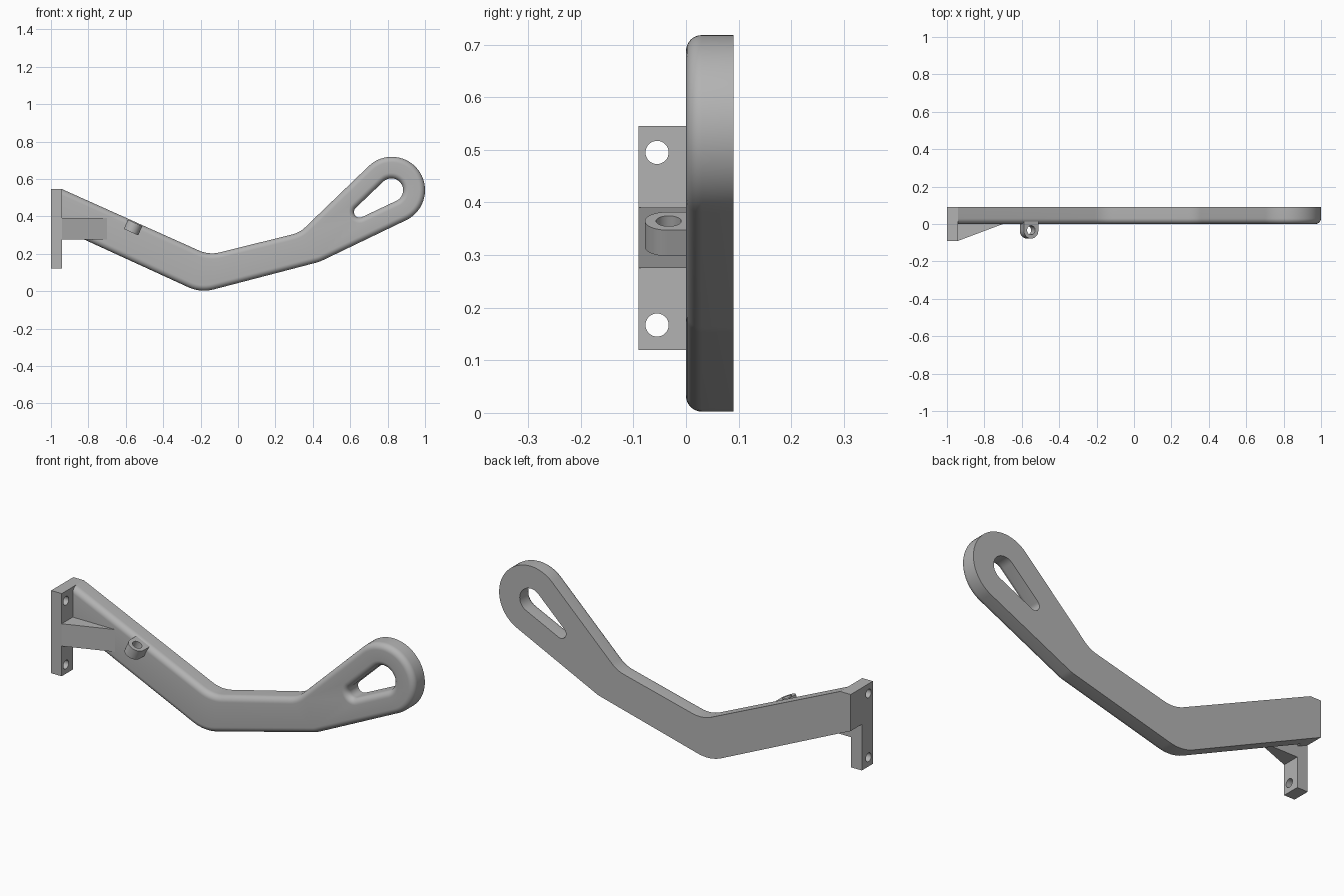
import bpy, bmesh, math
from mathutils import Vector

if "Cube" in bpy.data.objects:
    bpy.data.objects.remove(bpy.data.objects["Cube"])

grey = bpy.data.materials.new("plain grey")
grey.diffuse_color = (0.45, 0.45, 0.45, 1)
grey.use_nodes = True
grey.node_tree.nodes["Principled BSDF"].inputs["Base Color"].default_value = grey.diffuse_color


def arc(cx, cy, r, a0, a1, n):
    """Points on an arc, angles in degrees."""
    return [(cx + r * math.cos(math.radians(a0 + (a1 - a0) * i / n)),
             cy + r * math.sin(math.radians(a0 + (a1 - a0) * i / n))) for i in range(n + 1)]


def circle(cx, cy, r, n=32):
    """Clockwise circle for a hole."""
    return arc(cx, cy, r, 360, 0, n)[:-1]


def fillet(before, corner, after, r, n=8):
    """Points of a rounded corner."""
    c = Vector(corner)
    d1 = (Vector(before) - c).normalized()
    d2 = (Vector(after) - c).normalized()
    half = d1.angle(d2) / 2
    centre = c + (d1 + d2).normalized() * r / math.sin(half)
    t = r / math.tan(half)
    v1, v2 = c + d1 * t - centre, c + d2 * t - centre
    total = v1.angle(v2)
    return [tuple(centre + (v1 * math.sin(total * (1 - i / n)) + v2 * math.sin(total * i / n))
                  / math.sin(total)) for i in range(n + 1)]


def inset(loop, d, square_edge=None):
    """Offset a loop into the material; square_edge stays in place."""
    pts = [Vector(p) for p in loop]
    count = len(pts)
    normals = []
    for i in range(count):
        e = (pts[(i + 1) % count] - pts[i]).normalized()
        normals.append(Vector((-e.y, e.x)))
    dist = [0 if i == square_edge else d for i in range(count)]
    out = []
    for i, p in enumerate(pts):
        n1, n2, d1, d2 = normals[i - 1], normals[i], dist[i - 1], dist[i]
        det = n1.x * n2.y - n1.y * n2.x
        if d1 == d2:
            out.append(p + (n1 + n2) * d1 / (1 + n1.dot(n2)))
        else:
            out.append(p + Vector((d1 * n2.y - d2 * n1.y, n1.x * d2 - n2.x * d1)) / det)
    return out


def solid(name, loops, w0, w1, place, round_r=0, square_edge=None):
    """Extrude an outline (first loop) with holes from w0 to w1, rounding the w0 rim."""
    bm = bmesh.new()
    steps = 8 if round_r else 0
    caps = [[], []]
    for index, loop in enumerate(loops):
        levels = [(0, w1)]
        for k in range(steps + 1):
            a = math.pi / 2 * k / max(steps, 1)
            levels.append((round_r * (1 - math.cos(a)), w0 + round_r * (1 - math.sin(a))))
        rings = []
        for d, w in levels:
            pts = inset(loop, d, square_edge if index == 0 else None) if d > 1e-6 else loop
            rings.append([bm.verts.new(place(p[0], p[1], w)) for p in pts])
        n = len(loop)
        for a, b in zip(rings, rings[1:]):
            for i in range(n):
                j = (i + 1) % n
                bm.faces.new((a[i], a[j], b[j], b[i]))
        for cap, ring in zip(caps, (rings[0], rings[-1])):
            cap += [bm.edges.get((ring[i], ring[(i + 1) % n])) for i in range(n)]
    for cap in caps:
        bmesh.ops.triangle_fill(bm, use_beauty=True, edges=cap)
    bmesh.ops.recalc_face_normals(bm, faces=bm.faces)
    mesh = bpy.data.meshes.new(name)
    bm.to_mesh(mesh)
    bm.free()
    mesh.materials.append(grey)
    ob = bpy.data.objects.new(name, mesh)
    bpy.context.collection.objects.link(ob)
    bpy.ops.object.select_all(action='DESELECT')
    ob.select_set(True)
    bpy.context.view_layer.objects.active = ob
    bpy.ops.object.shade_smooth_by_angle(angle=math.radians(30))
    return ob


def front(u, v, w):
    return (u, w, v)


def side(u, v, w):
    return (w, u, v)


def above(u, v, w):
    return (u, v, w)


# Arm: bent bar ending in a round eye with a teardrop slot
top_left, low_left = (-0.94, 0.545), (-0.94, 0.33)
low_bend, low_knee = (-0.2, -0.009), (0.436, 0.157)
eye_low, eye_top = (0.90, 0.38), (0.698, 0.668)
top_knee, top_bend = (0.33, 0.313), (-0.155, 0.193)
outline = [low_left]
outline += fillet(low_left, low_bend, low_knee, 0.2)
outline += fillet(low_bend, low_knee, eye_low, 0.15, 4)
outline += arc(0.822, 0.54, 0.178, -64, 134, 40)
outline += fillet(eye_top, top_knee, top_bend, 0.15)
outline += fillet(top_knee, top_bend, top_left, 0.17)
outline.append(top_left)
slot = arc(0.65, 0.423, 0.03, 295, 134, 14) + arc(0.82, 0.54, 0.063, 134, -65, 24)
solid("arm", [outline, slot], 0, 0.09, front, 0.03, len(outline) - 1)

# Square root of the arm behind the mounting plate
solid("arm_root", [[(-1, 0.357), (-0.94, 0.33), (-0.94, 0.545), (-1, 0.545)]], 0, 0.09, front)

# Mounting plate with two screw holes
plate = [(-0.09, 0.12), (0, 0.12), (0, 0.545), (-0.09, 0.545)]
solid("mounting_plate", [plate, circle(-0.055, 0.495, 0.022), circle(-0.055, 0.167, 0.022)],
      -1, -0.94, side)

# Wedge brace between plate and arm
solid("brace", [[(-0.94, -0.09), (-0.70, 0), (-0.94, 0)]], 0.275, 0.39, above)

# Small ring lug, tilted with the arm
tilt = math.radians(24.2)


def tilted(u, v, w):
    return (-0.561 + u * math.cos(tilt) + w * math.sin(tilt), v,
            0.34 - u * math.sin(tilt) + w * math.cos(tilt))


lug = arc(0, -0.036, 0.042, 180, 360, 24) + [(0.042, 0.025), (-0.042, 0.025)]
solid("ring_lug", [lug, circle(0, -0.033, 0.024)], -0.027, 0.027, tilted)
